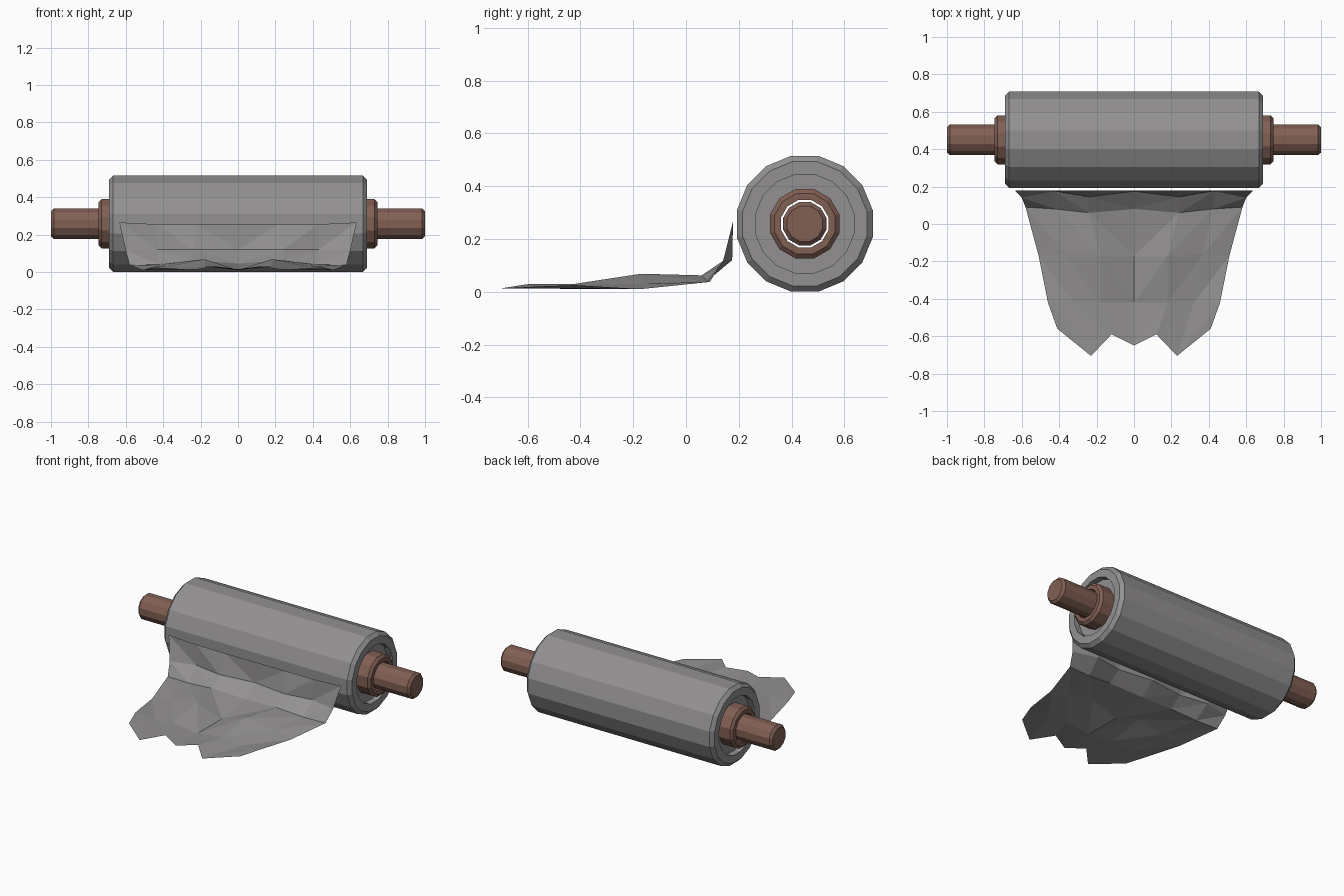
import bpy
import bmesh
import math

# Remove the default cube only
default_cube = bpy.data.objects.get("Cube")
if default_cube:
    bpy.data.objects.remove(default_cube, do_unlink=True)


def make_material(name, colour):
    material = bpy.data.materials.new(name)
    material.use_nodes = True
    material.diffuse_color = colour
    material.node_tree.nodes["Principled BSDF"].inputs["Base Color"].default_value = colour
    return material


grey = make_material("cloth grey", (0.29, 0.28, 0.28, 1))
brown = make_material("wood brown", (0.22, 0.115, 0.088, 1))

AXIS_Y, AXIS_Z = 0.45, 0.2575


def finish(name, bm, material):
    mesh = bpy.data.meshes.new(name)
    bm.to_mesh(mesh)
    bm.free()
    mesh.materials.append(material)
    part = bpy.data.objects.new(name, mesh)
    bpy.context.scene.collection.objects.link(part)
    return part


def turned_part(name, half_profile, sides, material, bore=None):
    """Turn a mirrored (x, radius) profile round the x axis; bore leaves a hole."""
    profile = half_profile + [(-x, r) for x, r in reversed(half_profile)]
    bm = bmesh.new()
    rings = []
    for x, radius in profile:
        ring = []
        for i in range(sides):
            angle = 2 * math.pi * (i + 0.5) / sides
            ring.append(bm.verts.new((x, AXIS_Y + radius * math.sin(angle),
                                      AXIS_Z + radius * math.cos(angle))))
        rings.append(ring)
    pairs = list(zip(rings, rings[1:]))
    if bore:
        pairs.append((rings[-1], rings[0]))
    else:
        bm.faces.new(rings[0])
        bm.faces.new(rings[-1])
    for a, b in pairs:
        for i in range(sides):
            j = (i + 1) % sides
            bm.faces.new((a[i], a[j], b[j], b[i]))
    bmesh.ops.recalc_face_normals(bm, faces=bm.faces)
    return finish(name, bm, material)


# Wound roll with bevelled rims and recessed ends
turned_part("cloth_roll",
            [(0.65, 0.13), (0.65, 0.19), (0.69, 0.19), (0.69, 0.24), (0.668, 0.2625)],
            16, grey, bore=True)

# Hollow core tube whose ends show as collars
turned_part("core_tube", [(0.745, 0.093), (0.745, 0.119), (0.73, 0.136)],
            12, brown, bore=True)

# Solid rod through the core
turned_part("rod", [(1.0, 0.07), (0.985, 0.085)], 12, brown)

# Loose sheet: each row runs from the centre fold to the outer edge
sheet_rows = [
    [(0, 0.178, 0.255), (0.22, 0.178, 0.255), (0.43, 0.178, 0.255), (0.635, 0.178, 0.265)],
    [(0, 0.175, 0.12), (0.24, 0.145, 0.12), (0.43, 0.175, 0.12), (0.6, 0.14, 0.115)],
    [(0, 0.08, 0.045), (0.24, 0.06, 0.062), (0.42, 0.08, 0.04), (0.58, 0.09, 0.037)],
    [(0, -0.17, 0.01), (0.18, -0.17, 0.068), (0.37, -0.16, 0.03), (0.51, -0.17, 0.01)],
    [(0, -0.42, 0.01), (0.18, -0.42, 0.03), (0.32, -0.42, 0.012), (0.46, -0.42, 0.025)],
    [(0, -0.65, 0.015), (0.12, -0.59, 0.03), (0.23, -0.705, 0.012), (0.41, -0.56, 0.02)],
]
bm = bmesh.new()
grid = []
for row in sheet_rows:
    mirrored = [(-x, y, z) for x, y, z in reversed(row[1:])]
    grid.append([bm.verts.new(point) for point in mirrored + row])
for upper, lower in zip(grid, grid[1:]):
    for i in range(len(upper) - 1):
        corners = (lower[i], lower[i + 1], upper[i + 1], upper[i])
        # Split the folds symmetrically about the centre
        if i < len(upper) // 2:
            corners = corners[1:] + corners[:1]
        a, b, c, d = corners
        bm.faces.new((a, b, c))
        bm.faces.new((a, c, d))
finish("loose_sheet", bm, grey)
